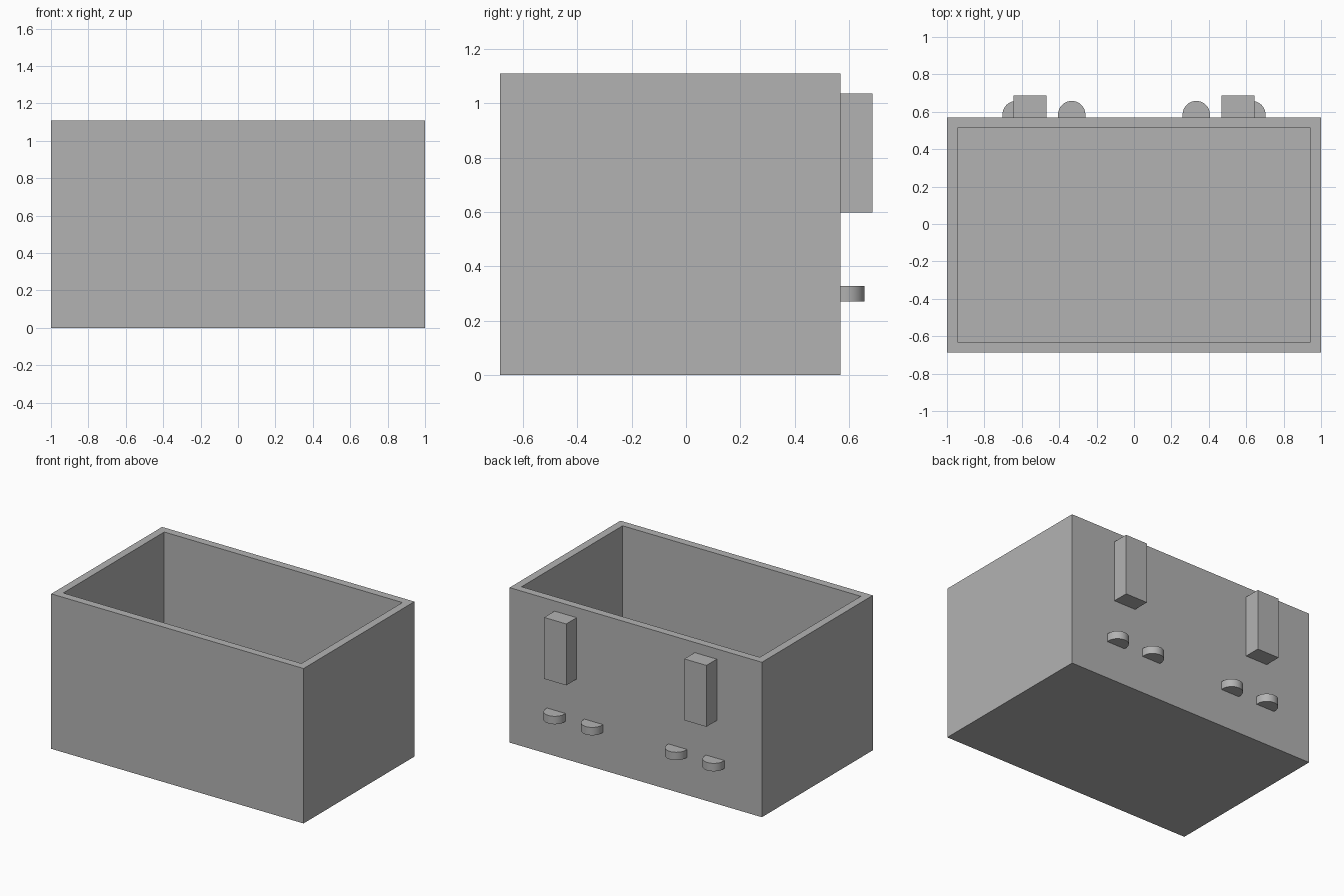
import bpy
import bmesh
import math

default_cube = bpy.data.objects.get("Cube")
if default_cube:
    bpy.data.objects.remove(default_cube, do_unlink=True)

# Overall dimensions
FRONT, BACK, HEIGHT, WALL = -0.686, 0.569, 1.11, 0.056

grey = bpy.data.materials.new("plain grey")
grey.use_nodes = True
grey.diffuse_color = (0.45, 0.45, 0.45, 1)
grey.node_tree.nodes["Principled BSDF"].inputs["Base Color"].default_value = (0.45, 0.45, 0.45, 1)


def finish(name, bm):
    """Turn a bmesh into a named grey object."""
    bmesh.ops.recalc_face_normals(bm, faces=bm.faces)
    mesh = bpy.data.meshes.new(name)
    bm.to_mesh(mesh)
    bm.free()
    mesh.materials.append(grey)
    obj = bpy.data.objects.new(name, mesh)
    bpy.context.collection.objects.link(obj)
    return obj


def prism(outline, bottom, top):
    """Extrude a flat outline upwards."""
    bm = bmesh.new()
    face = bm.faces.new([bm.verts.new((x, y, bottom)) for x, y in outline])
    extruded = bmesh.ops.extrude_face_region(bm, geom=[face])["geom"]
    verts = [v for v in extruded if isinstance(v, bmesh.types.BMVert)]
    bmesh.ops.translate(bm, verts=verts, vec=(0, 0, top - bottom))
    return bm


def rectangle(x0, x1, y0, y1):
    return [(x0, y0), (x1, y0), (x1, y1), (x0, y1)]


# Open container: inset the top face for the rim, then sink it to the floor
bm = prism(rectangle(-1, 1, FRONT, BACK), 0, HEIGHT)
bmesh.ops.recalc_face_normals(bm, faces=bm.faces)
top_face = max(bm.faces, key=lambda f: f.calc_center_median().z)
bmesh.ops.inset_region(bm, faces=[top_face], thickness=WALL, use_even_offset=True)
sunk = bmesh.ops.extrude_face_region(bm, geom=[top_face])["geom"]
bmesh.ops.translate(bm, verts=[v for v in sunk if isinstance(v, bmesh.types.BMVert)],
                    vec=(0, 0, WALL - HEIGHT))
if top_face.is_valid:
    bmesh.ops.delete(bm, geom=[top_face], context="FACES_ONLY")
finish("container", bm)

# Rear blocks and rounded tabs, mirrored left and right
TAB_RADIUS, TAB_CENTRE = 0.073, 0.585
for side, label in ((1, "left"), (-1, "right")):
    block = rectangle(side * 0.468, side * 0.643, BACK, 0.687)
    finish(f"{label}_rear_block", prism(block, 0.597, 1.037))

    for x, place in ((0.333, "inner"), (0.63, "outer")):
        cx = side * x
        outline = [(cx + TAB_RADIUS, BACK)]
        for i in range(25):
            a = math.pi * i / 24
            outline.append((cx + TAB_RADIUS * math.cos(a), TAB_CENTRE + TAB_RADIUS * math.sin(a)))
        outline.append((cx - TAB_RADIUS, BACK))
        tab = finish(f"{label}_{place}_tab", prism(outline, 0.27, 0.327))
        bpy.ops.object.select_all(action="DESELECT")
        tab.select_set(True)
        bpy.context.view_layer.objects.active = tab
        bpy.ops.object.shade_smooth_by_angle(angle=math.radians(30))
